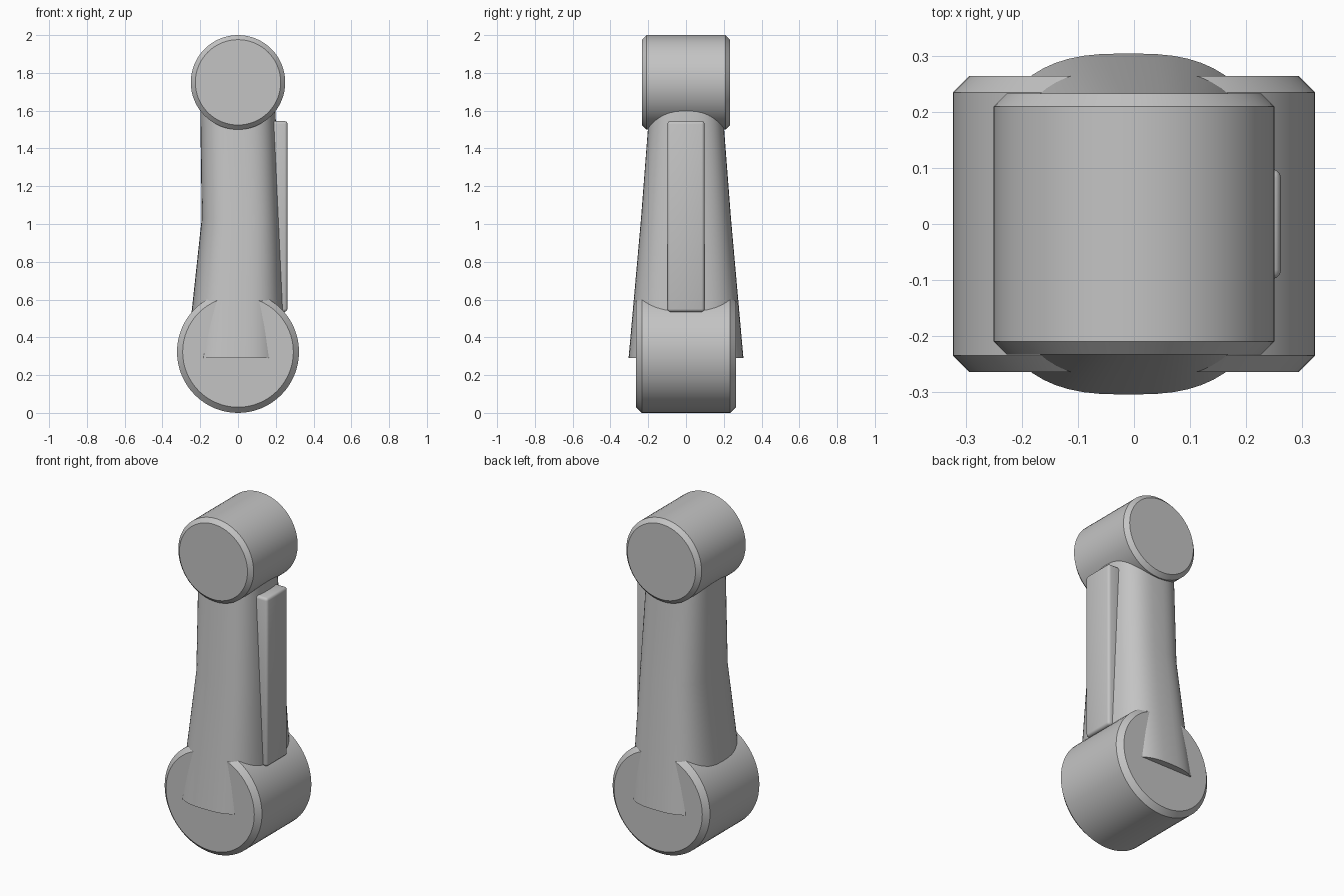
import bpy
import bmesh
from math import cos, sin, tau
from mathutils import Vector

cube = bpy.data.objects.get("Cube")
if cube:
    bpy.data.objects.remove(cube, do_unlink=True)

grey = bpy.data.materials.new("plain grey")
grey.use_nodes = True
colour = (0.55, 0.55, 0.55, 1)
grey.diffuse_color = colour
grey.node_tree.nodes["Principled BSDF"].inputs["Base Color"].default_value = colour


def finish(name, bm):
    """Turn a bmesh into a shaded, coloured object."""
    bmesh.ops.recalc_face_normals(bm, faces=bm.faces)
    mesh = bpy.data.meshes.new(name)
    bm.to_mesh(mesh)
    bm.free()
    mesh.materials.append(grey)
    obj = bpy.data.objects.new(name, mesh)
    bpy.context.collection.objects.link(obj)
    bpy.ops.object.select_all(action="DESELECT")
    obj.select_set(True)
    bpy.context.view_layer.objects.active = obj
    bpy.ops.object.shade_smooth_by_angle(angle=0.52)
    return obj


def loft(name, rings):
    """Bridge equal-sized rings of points and cap both ends."""
    bm = bmesh.new()
    loops = [[bm.verts.new(p) for p in ring] for ring in rings]
    for low, high in zip(loops, loops[1:]):
        for i in range(len(low)):
            bm.faces.new((low[i - 1], low[i], high[i], high[i - 1]))
    bm.faces.new(loops[0])
    bm.faces.new(loops[-1])
    return finish(name, bm)


def hub(name, z, radius, half_depth, chamfer, sides=64):
    """Chamfered cylinder lying front to back."""
    profile = [(-half_depth, radius - chamfer), (-half_depth + chamfer, radius),
               (half_depth - chamfer, radius), (half_depth, radius - chamfer)]
    angles = [tau * i / sides for i in range(sides)]
    return loft(name, [[(r * cos(a), y, z + r * sin(a)) for a in angles]
                       for y, r in profile])


def section(z, centre, half_x, half_y, sides=64, power=2.75):
    """Superellipse cross-section of the arm."""
    def bulge(v):
        return abs(v) ** (2 / power) * (1 if v >= 0 else -1)
    angles = [tau * i / sides for i in range(sides)]
    return [(centre + half_x * bulge(cos(a)), half_y * bulge(sin(a)), z)
            for a in angles]


# Hubs at both ends
hub("lower_hub", 0.323, 0.323, 0.264, 0.03)
hub("upper_hub", 1.75, 0.25, 0.233, 0.024)

# Tapered arm, slightly bent at the middle
loft("arm", [section(0.29, -0.01, 0.262, 0.304),
             section(1.03, 0.014, 0.206, 0.238),
             section(1.68, -0.003, 0.198, 0.188)])

# Rounded plate along the left side of the arm
bm = bmesh.new()
bmesh.ops.create_cube(bm, size=1)
bmesh.ops.scale(bm, verts=bm.verts, vec=Vector((0.11, 0.196, 1.01)))
bmesh.ops.translate(bm, verts=bm.verts, vec=Vector((0.207, 0, 1.04)))
bmesh.ops.bevel(bm, geom=bm.edges[:], offset=0.016, segments=3,
                profile=0.5, affect="EDGES")
finish("side_plate", bm)
